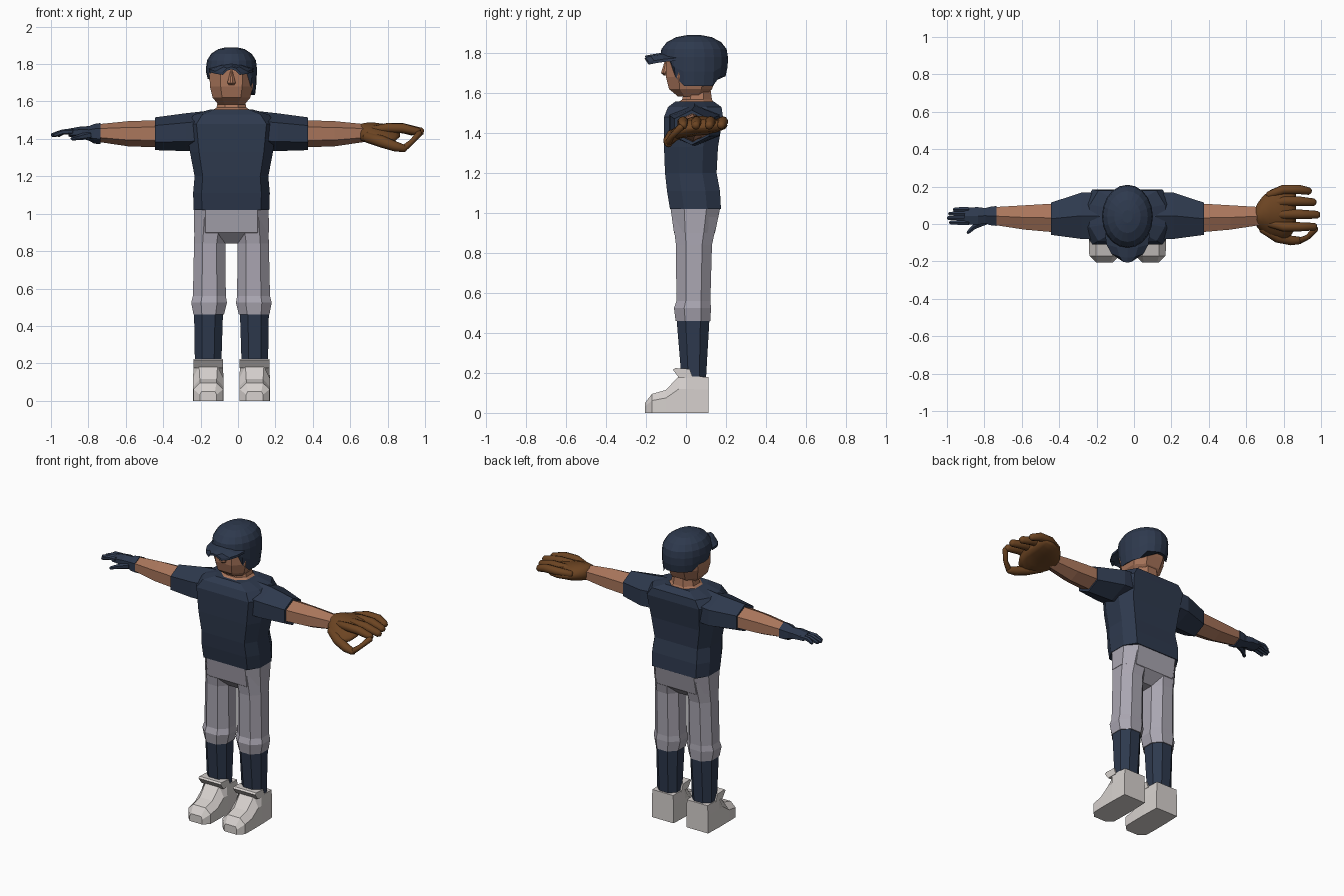
import bpy, bmesh, math
from mathutils import Vector

if "Cube" in bpy.data.objects:
    bpy.data.objects.remove(bpy.data.objects["Cube"])

CX = -0.035  # body centre line


def material(name, rgb):
    m = bpy.data.materials.new(name)
    m.diffuse_color = (*rgb, 1)
    m.use_nodes = True
    m.node_tree.nodes["Principled BSDF"].inputs["Base Color"].default_value = m.diffuse_color
    return m


NAVY = material("navy cloth", (0.027, 0.041, 0.075))
SKIN = material("skin", (0.40, 0.18, 0.105))
GREY = material("grey trousers", (0.40, 0.38, 0.44))
WHITE = material("off white shoe", (0.68, 0.64, 0.62))
BROWN = material("brown leather", (0.15, 0.058, 0.016))


def loft(name, rings, mat, smooth=False):
    """Skin a list of equal-length point rings and cap both ends."""
    bm = bmesh.new()
    rows = [[bm.verts.new(p) for p in r] for r in rings]
    n = len(rows[0])
    for a, b in zip(rows, rows[1:]):
        for i in range(n):
            j = (i + 1) % n
            bm.faces.new((a[i], a[j], b[j], b[i]))
    bm.faces.new(rows[0])
    bm.faces.new(rows[-1])
    bmesh.ops.recalc_face_normals(bm, faces=bm.faces)
    for f in bm.faces:
        f.smooth = smooth
    me = bpy.data.meshes.new(name)
    bm.to_mesh(me)
    bm.free()
    me.materials.append(mat)
    ob = bpy.data.objects.new(name, me)
    bpy.context.collection.objects.link(ob)
    return ob


def octagon(z, x0, x1, y0, y1, kx=0.45, ky=0.45):
    """Chamfered box outline at height z."""
    cx, cy, hx, hy = (x0 + x1) / 2, (y0 + y1) / 2, (x1 - x0) / 2, (y1 - y0) / 2
    uv = [(1, ky), (kx, 1), (-kx, 1), (-1, ky), (-1, -ky), (-kx, -1), (kx, -1), (1, -ky)]
    return [(cx + u * hx, cy + v * hy, z) for u, v in uv]


def body(name, rows, mat, kx=0.45, ky=0.45):
    """Upright part centred on the body: rows of z, half width, front, back."""
    return loft(name, [octagon(z, CX - h, CX + h, a, b, kx, ky) for z, h, a, b in rows], mat)


def limb(name, s, rows, mat, n=6):
    """Sideways part: rows of distance from centre, y range, z range."""
    rings = []
    for d, y0, y1, z0, z1 in rows:
        rings.append([(CX + s * d,
                       (y0 + y1) / 2 + (y1 - y0) / 2 * math.sin(2 * math.pi * i / n) / math.sin(math.pi / 3),
                       (z0 + z1) / 2 + (z1 - z0) / 2 * math.cos(2 * math.pi * i / n)) for i in range(n)])
    return loft(name, rings, mat)


def tube(name, pts, radii, mat, n=6, smooth=False):
    """Tapered tube with rounded ends along a path."""
    pts = [Vector(p) for p in pts]
    d0, d1 = (pts[1] - pts[0]).normalized(), (pts[-1] - pts[-2]).normalized()
    path = [pts[0] - d0 * radii[0] * 0.5] + pts + [pts[-1] + d1 * radii[-1] * 0.6]
    rr = [radii[0] * 0.6] + list(radii) + [radii[-1] * 0.55]
    rings = []
    for i, (p, r) in enumerate(zip(path, rr)):
        d = (path[min(i + 1, len(path) - 1)] - path[max(i - 1, 0)]).normalized()
        u = d.cross(Vector((0, 0, 1))).normalized()
        v = u.cross(d)
        rings.append([p + r * (u * math.cos(a) + v * math.sin(a))
                      for a in (2 * math.pi * (k + 0.5) / n for k in range(n))])
    return loft(name, rings, mat, smooth)


# Shirt, neck and head
body("shirt", [(1.02, .202, -.08, .175), (1.11, .205, -.095, .17), (1.2, .197, -.105, .153),
               (1.33, .222, -.11, .16), (1.48, .24, -.11, .185), (1.53, .2, -.09, .178),
               (1.557, .115, -.055, .14)], NAVY, .78, .45)
body("neck", [(1.54, .12, -.06, .145), (1.567, .08, -.02, .13), (1.64, .065, 0, .12)], SKIN)
body("head", [(1.583, .07, -.04, .09), (1.62, .1, -.085, .13), (1.68, .115, -.1, .155),
              (1.76, .118, -.1, .17), (1.83, .1, -.08, .15)], SKIN, .5, .5)
body("nose", [(1.765, .005, -.105, -.09), (1.7, .022, -.125, -.09), (1.688, .014, -.11, -.09)],
     SKIN, .3, .3)

# Hips
body("trouser_hips", [(1.03, .199, -.078, .172), (.9, .2, -.06, .145), (.84, .07, 0, .08)],
     GREY, .7, .45)


# Helmet: the rim height changes round the head, with one long ear guard
def rim(a):
    x, y = math.cos(a), math.sin(a)
    if y < -0.8:
        return 1.78
    if x > 0.3:
        return 1.635 if y > -0.5 and y < 0.6 else 1.68
    if x < -0.3 and y < 0.5:
        return 1.72 if y > -0.5 else 1.76
    return 1.685


N = 20
angles = [2 * math.pi * i / N for i in range(N)]
shell = []
for t, k in ((0, .93), (.5, .99), (1, 1)):
    shell.append([(CX + .136 * k * math.cos(a), .04 + .17 * k * math.sin(a),
                   rim(a) * (1 - t) + 1.78 * t) for a in angles])
for z, k in ((1.82, .96), (1.855, .8), (1.88, .52), (1.89, .2)):
    shell.append([(CX + .136 * k * math.cos(a), .04 + .17 * k * math.sin(a), z) for a in angles])
helmet = loft("helmet", shell, NAVY)

# Helmet brim, arched from side to side
brim = []
for y, h, z in ((-.07, .12, 1.805), (-.13, .112, 1.80), (-.18, .085, 1.792), (-.207, .045, 1.786)):
    us = (-1, -.5, 0, .5, 1)
    brim.append([(CX + h * u, y + .02 * u * u, z - .03 * u * u) for u in us] +
                [(CX + h * u, y + .02 * u * u, z - .014 - .03 * u * u) for u in reversed(us)])
loft("helmet_brim", brim, NAVY)

for s, side in ((-1, "right"), (1, "left")):
    # Sleeve and forearm
    limb(side + "_sleeve", s, [(.1, -.085, .165, 1.34, 1.553), (.245, -.08, .168, 1.335, 1.537),
                               (.41, -.058, .114, 1.34, 1.515)], NAVY)
    limb(side + "_forearm", s, [(.38, -.045, .11, 1.355, 1.5), (.55, -.03, .1, 1.36, 1.495),
                                (.72, -.004, .09, 1.385, 1.478)], SKIN)

    # Trouser leg and sock
    def leg(name, rows, mat):
        loft(side + name, [octagon(z, CX + s * a, CX + s * b, f, g) for z, a, b, f, g in rows], mat)

    leg("_trouser_leg", [(.98, .01, .196, -.068, .16), (.84, .033, .2, -.05, .13),
                         (.56, .03, .206, -.048, .122), (.525, .024, .215, -.06, .125),
                         (.46, .04, .203, -.052, .122)], GREY)
    leg("_sock", [(.48, .045, .2, -.048, .118), (.17, .055, .195, -.022, .1)], NAVY)

    # Shoe: cross-sections from toe to heel, and the raised tongue
    sx = CX + s * .124
    shoe = []
    for y, b, h, z, k in ((-.205, .045, .045, .05, .8), (-.17, .08, .08, .095, .55),
                          (-.1, .082, .082, .115, .55), (-.035, .082, .082, .185, .6),
                          (.0, .082, .082, .183, .95), (.112, .078, .078, .18, .95)):
        shoe.append([(sx - b, y, 0), (sx - h, y, z * .65), (sx - h * k, y, z),
                     (sx + h * k, y, z), (sx + h, y, z * .65), (sx + b, y, 0)])
    loft(side + "_shoe", shoe, WHITE)
    loft(side + "_shoe_tongue", [[(sx + u * .08, y, z) for y, z in
                                 ((-.035, .175), (-.065, .215), (-.055, .224), (.018, .22), (.035, .175))]
                                for u in (-1, 1)], WHITE)

# Right hand in a thin batting glove
limb("batting_glove", -1, [(.70, -.01, .096, 1.372, 1.485), (.735, -.006, .092, 1.375, 1.48),
                           (.76, .004, .085, 1.39, 1.468), (.80, -.004, .09, 1.402, 1.467),
                           (.87, -.002, .088, 1.412, 1.455)], NAVY)
for name, y, tip in (("index", .008, .945), ("middle", .032, .958), ("ring", .055, .95), ("little", .077, .925)):
    tube("batting_glove_%s_finger" % name, [(CX - .85, y, 1.438), (CX - .9, y, 1.437), (CX - tip, y, 1.42)],
         (.015, .0145, .011), NAVY)
tube("batting_glove_thumb", [(CX - .76, .015, 1.42), (CX - .82, -.015, 1.408), (CX - .852, -.045, 1.402)],
     (.022, .015, .01), NAVY)

# Left fielding glove: palm drops towards the thumb side
palm = []
for x, y0, y1, hz in ((.645, .01, .08, .03), (.66, -.02, .11, .045), (.69, -.05, .15, .05),
                      (.73, -.078, .182, .05), (.79, -.095, .208, .042), (.84, -.06, .205, .033),
                      (.865, -.02, .19, .02)):
    ring = []
    for i in range(16):
        a = 2 * math.pi * i / 16
        y = (y0 + y1) / 2 + (y1 - y0) / 2 * math.cos(a)
        ring.append((x, y, 1.437 + hz * math.sin(a) - .45 * max(0, .03 - y)))
    palm.append(ring)
loft("fielding_glove_palm", palm, BROWN, True)
for name, y, x, r in (("little", .185, .935, .026), ("ring", .122, .96, .027),
                      ("middle", .052, .98, .027), ("index", -.015, .965, .026)):
    tube("fielding_glove_%s_finger" % name,
         [(.72, y * .75 + .015, 1.448), (.8, y, 1.458), (.88, y, 1.457), (x, y * .95, 1.438)],
         (r * .8, r, r, r * .8), BROWN, 10, True)
tube("fielding_glove_thumb", [(.69, -.02, 1.41), (.77, -.07, 1.385), (.84, -.088, 1.36), (.89, -.088, 1.348)],
     (.03, .032, .027, .02), BROWN, 10, True)
tube("fielding_glove_web", [(.885, -.09, 1.348), (.93, -.07, 1.385), (.97, -.025, 1.43)],
     (.018, .014, .018), BROWN, 8, True)
